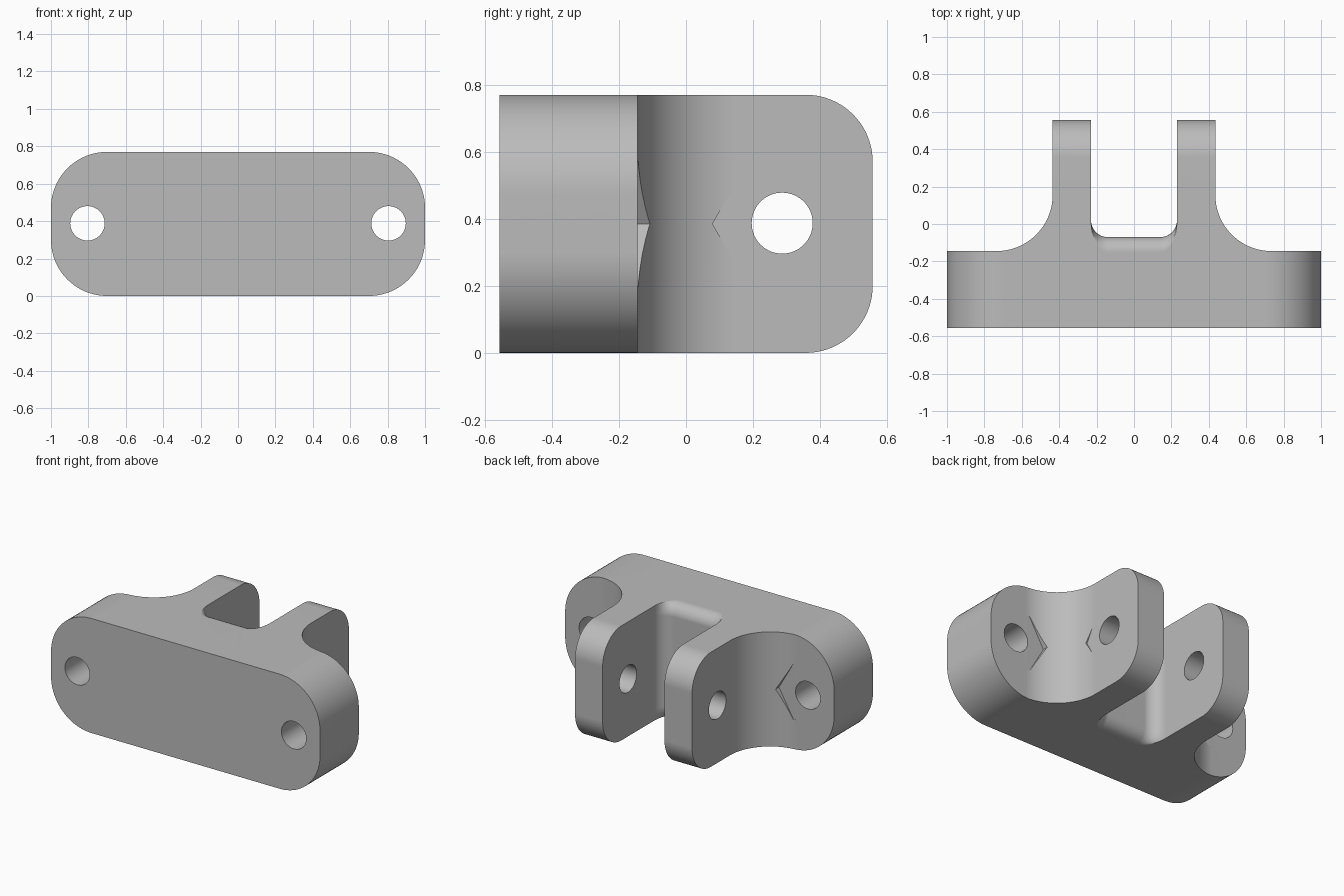
import bpy, bmesh, math
from mathutils import Vector

if "Cube" in bpy.data.objects:
    bpy.data.objects.remove(bpy.data.objects["Cube"])

H = 0.77                      # overall height
MID = H / 2
FRONT, PLATE, BACK = -0.557, -0.145, 0.557
ARM_IN, ARM_OUT = 0.23, 0.435
FILLET = 0.30
SEG = 20

grey = bpy.data.materials.new("grey_metal")
grey.use_nodes = True
colour = (0.5, 0.5, 0.5, 1)
grey.diffuse_color = colour
grey.node_tree.nodes["Principled BSDF"].inputs["Base Color"].default_value = colour


def arc(cx, cy, rx, ry, start, end, n=SEG):
    angles = [math.radians(start + (end - start) * i / n) for i in range(n + 1)]
    return [(cx + rx * math.cos(a), cy + ry * math.sin(a)) for a in angles]


def loft(name, rings):
    """Closed solid through matching rings of 3D points."""
    bm = bmesh.new()
    loops = [[bm.verts.new(p) for p in ring] for ring in rings]
    bm.faces.new(loops[0])
    bm.faces.new(loops[-1])
    for a, b in zip(loops, loops[1:]):
        for i in range(len(a)):
            j = (i + 1) % len(a)
            bm.faces.new((a[i], a[j], b[j], b[i]))
    bmesh.ops.recalc_face_normals(bm, faces=bm.faces)
    mesh = bpy.data.meshes.new(name)
    bm.to_mesh(mesh)
    bm.free()
    obj = bpy.data.objects.new(name, mesh)
    bpy.context.collection.objects.link(obj)
    mesh.materials.append(grey)
    return obj


def prism(name, outline, axis, low, high):
    """Extrude a 2D outline along the named axis."""
    place = {"x": lambda u, v, d: Vector((d, u, v)),
             "y": lambda u, v, d: Vector((u, d, v)),
             "z": lambda u, v, d: Vector((u, v, d))}[axis]
    return loft(name, [[place(u, v, d) for u, v in outline] for d in (low, high)])


def combine(target, tool, operation):
    mod = target.modifiers.new(tool.name, "BOOLEAN")
    mod.object, mod.operation, mod.solver = tool, operation, "EXACT"
    bpy.context.view_layer.objects.active = target
    bpy.ops.object.modifier_apply(modifier=mod.name)
    bpy.data.objects.remove(tool)


# Plan outline: base plate with filleted shoulders rising into the arm block
half = [(1, FRONT), (1, PLATE)]
half += arc(ARM_OUT + FILLET, PLATE + FILLET, FILLET, FILLET, 270, 180)
half += [(ARM_OUT, BACK)]
outline = half + [(-x, y) for x, y in reversed(half)]
body = prism("clevis_bracket", outline, "z", 0, H)

# Rounded corners of the plate, seen from the front
r = 0.30
corners = [(1 - r, H - r, 0), (r - 1, H - r, 90), (r - 1, r, 180), (1 - r, r, 270)]
plate_shape = [p for x, z, a in corners for p in arc(x, z, r, r, a, a + 90)]
combine(body, prism("plate_rounding", plate_shape, "y", -1, 1), "INTERSECT")

# Rounded ends of the arms, seen from the side
r = 0.20
arm_shape = [(-1, H + 0.1), (-1, -0.1), (0.2, -0.1), (0.2, 0)]
arm_shape += arc(BACK - r, r, r, r, 270, 360) + arc(BACK - r, H - r, r, r, 0, 90)
arm_shape += [(0.2, H), (0.2, H + 0.1)]
combine(body, prism("arm_rounding", arm_shape, "x", -2, 2), "INTERSECT")

# Slot between the arms, its floor rolling over at the top and bottom
roll, corner, floor = 0.08, 0.09, -0.07
levels = [(-0.1, floor - roll)]
levels += [(z, y) for y, z in arc(floor - roll, roll, roll, roll, -90, 0, 12)]
levels += [(H - z, y) for z, y in reversed(levels)]
rings = []
for z, y in levels:
    side = [(ARM_IN, 1)]
    side += arc(ARM_IN - corner, floor + corner, corner, floor + corner - y, 0, -90, 12)
    ring = side + [(-u, v) for u, v in reversed(side)]
    rings.append([Vector((u, v, z)) for u, v in ring])
combine(body, loft("slot", rings), "DIFFERENCE")

# Bolt holes and hexagonal nut clearances in the plate
for s in (-1, 1):
    x = s * 0.805
    hole = arc(x, MID + 0.003, 0.092, 0.092, 0, 360, 64)[:-1]
    combine(body, prism("plate_hole", hole, "y", -1, 0), "DIFFERENCE")
    nut = arc(x, MID, 0.215, 0.215, 0, 360, 6)[:-1]
    combine(body, prism("plate_nut", nut, "y", PLATE + 0.0005, 0.6), "DIFFERENCE")

# Pin hole through both arms, with a nut clearance on the left arm
pin = arc(0.287, MID + 0.002, 0.091, 0.091, 0, 360, 64)[:-1]
combine(body, prism("pin_hole", pin, "x", -0.6, 0.6), "DIFFERENCE")
nut = arc(0.287, MID, 0.208, 0.208, 0, 360, 6)[:-1]
combine(body, prism("pin_nut", nut, "x", ARM_OUT + 0.0005, 0.6), "DIFFERENCE")

# Smooth curved faces, keep machined edges sharp
bpy.ops.object.select_all(action="DESELECT")
body.select_set(True)
bpy.context.view_layer.objects.active = body
bpy.ops.object.shade_smooth_by_angle(angle=math.radians(25))
weighted = body.modifiers.new("even_shading", "WEIGHTED_NORMAL")
weighted.keep_sharp = True
